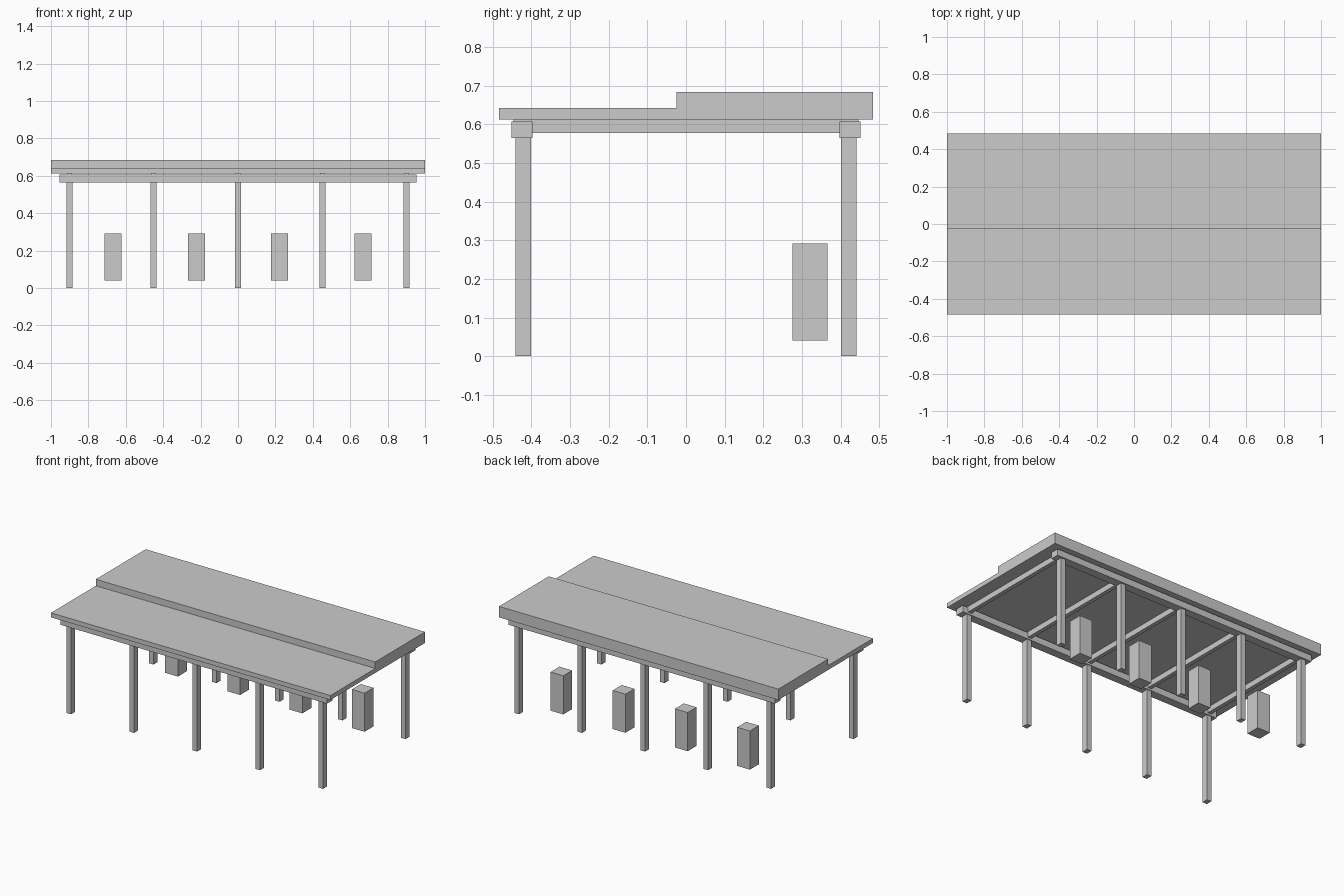
import bpy, bmesh

if "Cube" in bpy.data.objects:
    bpy.data.objects.remove(bpy.data.objects["Cube"])


def box(name, x, y, z):
    """Axis-aligned box from (min, max) ranges."""
    bm = bmesh.new()
    bmesh.ops.create_cube(bm, size=1)
    for v in bm.verts:
        v.co = [(r[0] + r[1]) / 2 + c * (r[1] - r[0]) for r, c in zip((x, y, z), v.co)]
    return finish(name, bm)


def finish(name, bm):
    bmesh.ops.recalc_face_normals(bm, faces=bm.faces)
    mesh = bpy.data.meshes.new(name)
    bm.to_mesh(mesh)
    bm.free()
    obj = bpy.data.objects.new(name, mesh)
    bpy.context.collection.objects.link(obj)
    return obj


def around(c, width):
    return (c - width / 2, c + width / 2)


# stepped roof: L-shaped side profile (y, z) extruded along x
profile = [(-0.484, 0.613), (0.484, 0.613), (0.484, 0.684),
           (-0.025, 0.684), (-0.025, 0.642), (-0.484, 0.642)]
bm = bmesh.new()
face = bm.faces.new([bm.verts.new((-1, y, z)) for y, z in profile])
side = bmesh.ops.extrude_face_region(bm, geom=[face])
bmesh.ops.translate(bm, vec=(2, 0, 0),
                    verts=[g for g in side["geom"] if isinstance(g, bmesh.types.BMVert)])
finish("roof", bm)

# long beams and posts, front and back rows
post_x = [-0.902 + 0.451 * i for i in range(5)]
for row, y in (("front", -0.4215), ("back", 0.4215)):
    box(f"{row}_beam", (-0.954, 0.954), around(y + (0.003 if y > 0 else -0.003), 0.055), (0.565, 0.607))
    for i, x in enumerate(post_x):
        box(f"{row}_post_{i + 1}", around(x, 0.032), around(y, 0.04), (0, 0.565))

# cross beams under the roof
for i, x in enumerate(post_x):
    box(f"cross_beam_{i + 1}", around(x, 0.026), (-0.446, 0.446), (0.577, 0.613))

# raised cabinets between the back posts
for i in range(4):
    x = -0.668 + 0.4453 * i
    box(f"cabinet_{i + 1}", around(x, 0.091), (0.275, 0.366), (0.041, 0.291))
